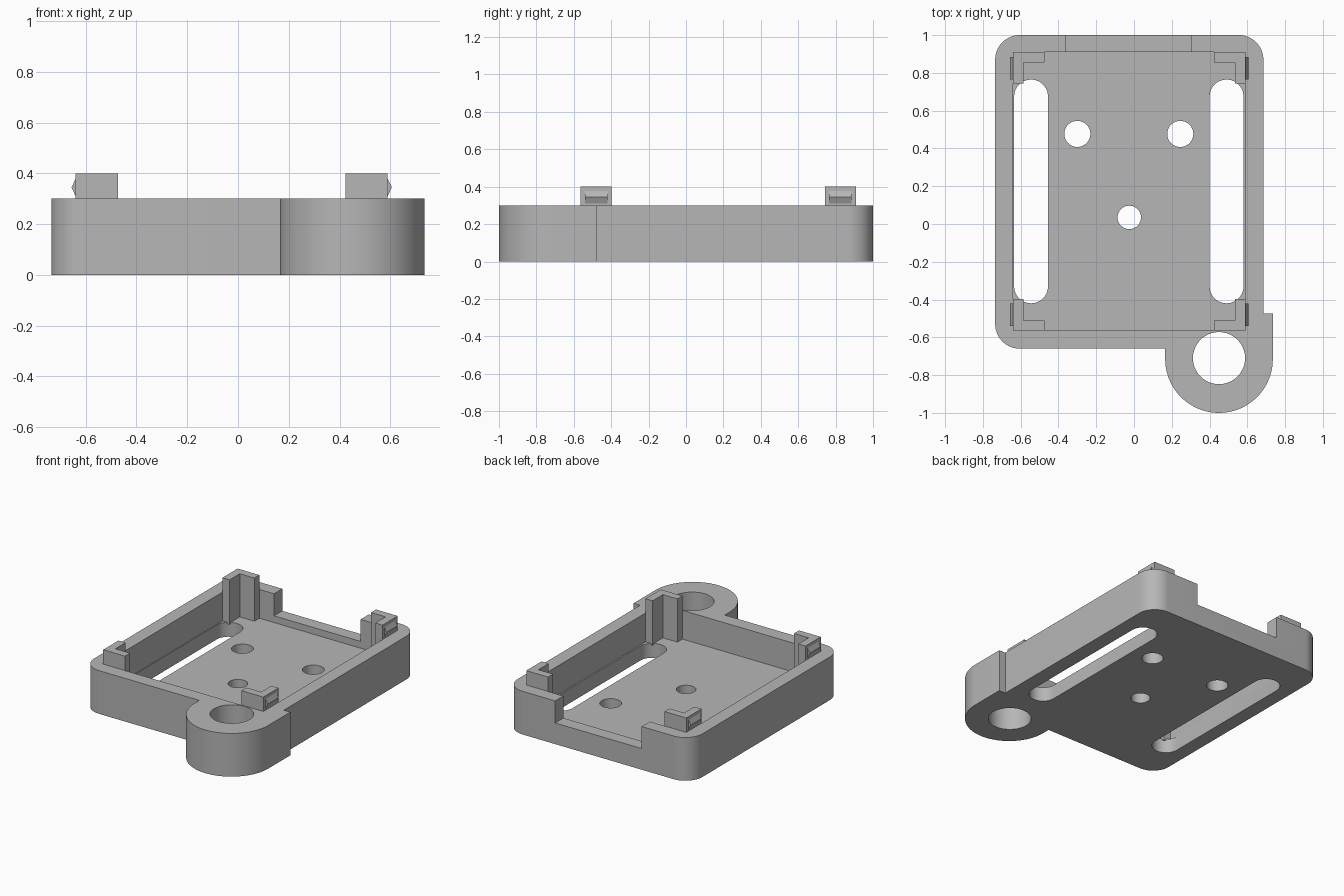
import bpy
import bmesh
from math import cos, sin, radians

default = bpy.data.objects.get("Cube")
if default:
    bpy.data.objects.remove(default, do_unlink=True)

GREY = 0.47
grey = bpy.data.materials.new("plain grey")
grey.use_nodes = True
grey.diffuse_color = (GREY, GREY, GREY, 1)
grey.node_tree.nodes["Principled BSDF"].inputs["Base Color"].default_value = (GREY, GREY, GREY, 1)

RIM, FLOOR, POST_TOP = 0.30, 0.10, 0.40
LEFT, RIGHT, FRONT, BACK = -0.64, 0.59, -0.565, 0.91   # cavity limits


def arc(cx, cy, r, start, end, steps=14):
    angles = [radians(start + (end - start) * i / steps) for i in range(steps + 1)]
    return [(cx + r * cos(a), cy + r * sin(a)) for a in angles]


def rect(x0, x1, y0, y1):
    return [(x0, y0), (x1, y0), (x1, y1), (x0, y1)]


def prism(name, outline, z0, z1):
    """Extrude a flat outline upwards into a solid."""
    bm = bmesh.new()
    face = bm.faces.new([bm.verts.new((x, y, z0)) for x, y in outline])
    top = bmesh.ops.extrude_face_region(bm, geom=[face])["geom"]
    verts = [v for v in top if isinstance(v, bmesh.types.BMVert)]
    bmesh.ops.translate(bm, verts=verts, vec=(0, 0, z1 - z0))
    bmesh.ops.recalc_face_normals(bm, faces=bm.faces)
    mesh = bpy.data.meshes.new(name)
    bm.to_mesh(mesh)
    bm.free()
    mesh.materials.append(grey)
    obj = bpy.data.objects.new(name, mesh)
    bpy.context.collection.objects.link(obj)
    return obj


def activate(obj):
    bpy.ops.object.select_all(action='DESELECT')
    obj.select_set(True)
    bpy.context.view_layer.objects.active = obj


def cut(obj, outline, z0, z1):
    cutter = prism("cutter", outline, z0, z1)
    cutter.hide_render = True
    mod = obj.modifiers.new("cut", 'BOOLEAN')
    mod.operation = 'DIFFERENCE'
    mod.solver = 'EXACT'
    mod.object = cutter
    activate(obj)
    bpy.ops.object.modifier_apply(modifier=mod.name)
    bpy.data.objects.remove(cutter, do_unlink=True)


# Tray outline: rounded body with a round lug at the front left corner
ring_x, ring_y, ring_r = 0.45, -0.715, 0.285
outline = (arc(0.555, 0.87, 0.13, 0, 90) + arc(-0.605, 0.87, 0.13, 90, 180)
           + arc(-0.605, -0.53, 0.13, 180, 270)
           + [(ring_x - ring_r, -0.66)]
           + arc(ring_x, ring_y, ring_r, 180, 360, 40)
           + [(ring_x + ring_r, -0.475), (0.685, -0.475)])
tray = prism("tray", outline, 0, RIM)

# Cavity, with the back wall lowered in the middle
cut(tray, rect(LEFT, RIGHT, FRONT, BACK), FLOOR, 0.5)
cut(tray, rect(-0.36, 0.305, 0.86, 1.1), 0.147, 0.5)

# Lug hole, three floor holes and two long slots
for x, y, r in ((ring_x, -0.71, 0.138), (-0.3, 0.477, 0.069),
                (0.245, 0.477, 0.069), (-0.025, 0.035, 0.062)):
    cut(tray, arc(x, y, r, 0, 360, 40)[:-1], -0.1, 0.5)
for x in (-0.545, 0.49):
    cut(tray, arc(x, 0.675, 0.09, 0, 180) + arc(x, -0.33, 0.09, 180, 360), -0.1, 0.5)

activate(tray)
bpy.ops.object.shade_smooth_by_angle(angle=radians(30))

# Angled corner posts with a small snap ridge on the outer side
WALL, LEG = 0.055, 0.167
for x_name, x, dx in (("right", LEFT, 1), ("left", RIGHT, -1)):
    for y_name, y, dy in (("front", FRONT, 1), ("back", BACK, -1)):
        shape = [(0, 0), (LEG, 0), (LEG, WALL), (WALL, WALL), (WALL, LEG), (0, LEG)]
        label = y_name + "_" + x_name
        prism(label + "_post", [(x + dx * u, y + dy * v) for u, v in shape],
              FLOOR - 0.01, POST_TOP)
        # Ridge profile lies in x and z, extruded along y by turning it upright
        profile = [(x + dx * 0.005, 0.31), (x, 0.31), (x - dx * 0.016, 0.345),
                   (x, 0.378), (x + dx * 0.005, 0.378)]
        y_mid = y + dy * 0.085
        ridge = prism(label + "_ridge", profile, -y_mid - 0.06, -y_mid + 0.06)
        ridge.rotation_euler.x = radians(90)
